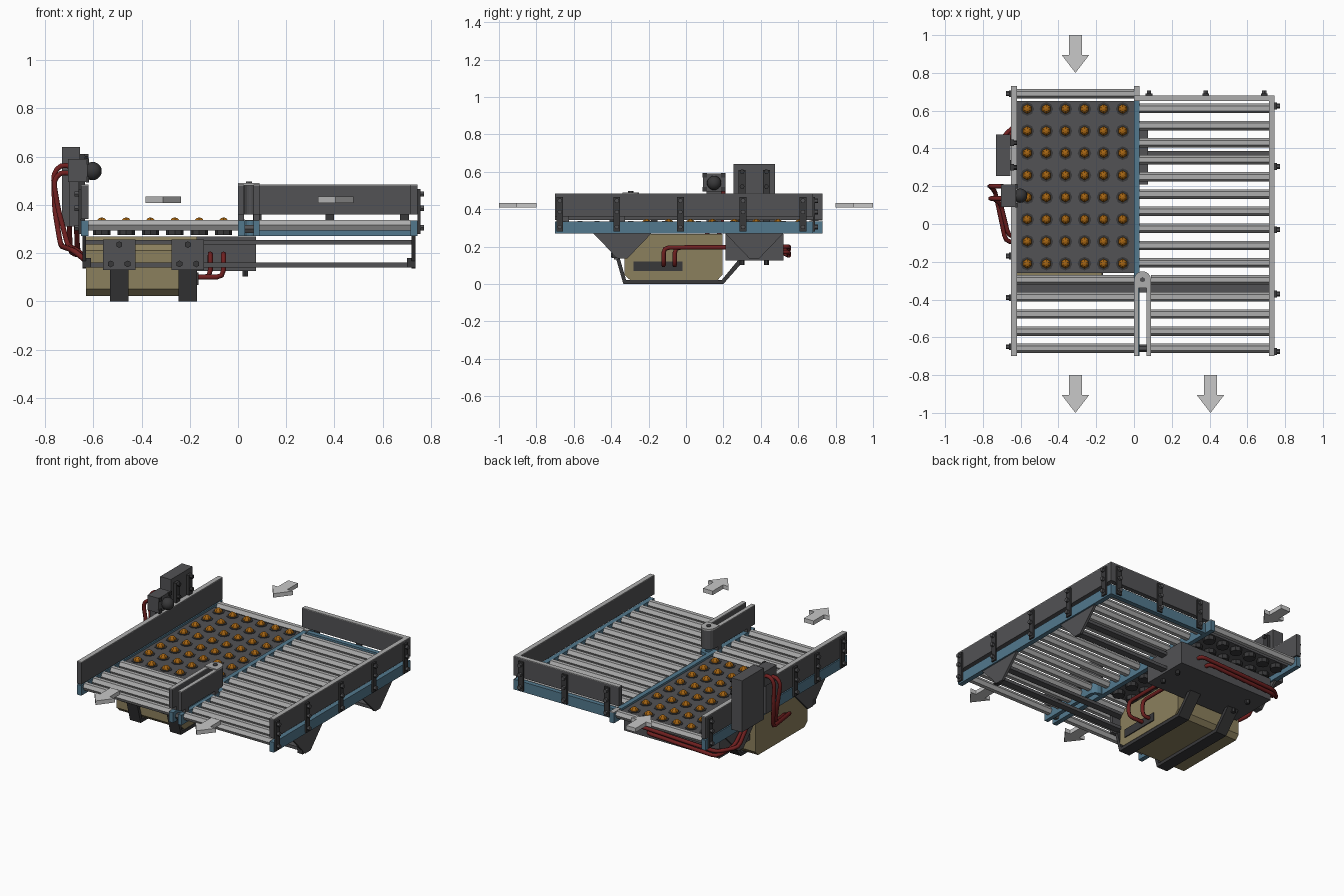
import bpy, bmesh, math
from mathutils import Vector, Matrix

if "Cube" in bpy.data.objects:
    bpy.data.objects.remove(bpy.data.objects["Cube"])

def mat(name, r, g, b):
    m = bpy.data.materials.new(name)
    m.diffuse_color = (r, g, b, 1)
    m.use_nodes = True
    m.node_tree.nodes["Principled BSDF"].inputs["Base Color"].default_value = m.diffuse_color
    return m

DARK = mat("dark grey", .085, .085, .09)
BLACK = mat("charcoal", .04, .04, .042)
SILVER = mat("roller silver", .42, .42, .42)
BLUE = mat("rail blue", .085, .19, .27)
BEIGE = mat("box beige", .26, .215, .11)
RED = mat("cable red", .16, .014, .014)
ORANGE = mat("ball orange", .38, .13, .006)
ARROW = mat("arrow grey", .58, .58, .58)

def finish(name, bm, m):
    bmesh.ops.recalc_face_normals(bm, faces=bm.faces)
    me = bpy.data.meshes.new(name)
    bm.to_mesh(me)
    bm.free()
    me.materials.append(m)
    ob = bpy.data.objects.new(name, me)
    bpy.context.collection.objects.link(ob)
    return ob

def boxes(name, m, *bounds):
    """Boxes given as (x0, x1, y0, y1, z0, z1), joined in one object."""
    bm = bmesh.new()
    for x0, x1, y0, y1, z0, z1 in bounds:
        mx = Matrix.Translation(((x0+x1)/2, (y0+y1)/2, (z0+z1)/2)) @ Matrix.Diagonal((x1-x0, y1-y0, z1-z0, 1))
        bmesh.ops.create_cube(bm, size=1, matrix=mx)
    return finish(name, bm, m)

def prism(name, m, pts, axis, a, b):
    """Extrude a 2D outline from a to b along x (points y,z) or z (points x,y)."""
    bm = bmesh.new()
    put = (lambda p, t: (t, p[0], p[1])) if axis == 'x' else (lambda p, t: (p[0], p[1], t))
    f = bm.faces.new([bm.verts.new(put(p, a)) for p in pts])
    new = bmesh.ops.extrude_face_region(bm, geom=[f])['geom']
    d = Vector(put((0, 0), b - a))
    bmesh.ops.translate(bm, vec=d, verts=[v for v in new if isinstance(v, bmesh.types.BMVert)])
    return finish(name, bm, m)

def cylinders(name, m, axis, r, sides, *items):
    """Cylinders given as (centre, length) along an axis."""
    rot = {'x': Matrix.Rotation(math.pi/2, 4, 'Y'), 'y': Matrix.Rotation(math.pi/2, 4, 'X'), 'z': Matrix()}[axis]
    bm = bmesh.new()
    for c, l in items:
        bmesh.ops.create_cone(bm, cap_ends=True, segments=sides, radius1=r, radius2=r, depth=l,
                              matrix=Matrix.Translation(c) @ rot)
    return finish(name, bm, m)

def cable(name, pts, r=.012):
    cu = bpy.data.curves.new(name, 'CURVE')
    cu.dimensions = '3D'
    cu.bevel_depth, cu.bevel_resolution, cu.use_fill_caps = r, 1, True
    # round the corners of the path
    path = [Vector(pts[0])]
    for p, q, s in zip(pts, pts[1:], pts[2:]):
        p, q, s = Vector(p), Vector(q), Vector(s)
        u, w = (p-q), (s-q)
        a = q + u.normalized()*min(.03, u.length*.4)
        b = q + w.normalized()*min(.03, w.length*.4)
        path += [a, a*.25 + q*.5 + b*.25, b]
    path.append(Vector(pts[-1]))
    sp = cu.splines.new('POLY')
    sp.points.add(len(path) - 1)
    for pt, v in zip(sp.points, path):
        pt.co = (*v, 1)
    ob = bpy.data.objects.new(name, cu)
    bpy.context.collection.objects.link(ob)
    cu.materials.append(RED)

# Blue frame rails
Z0, Z1, G0, G1 = .27, .335, .36, .48
boxes("frame_rails", BLUE,
      (-.65, -.62, -.70, .73, Z0, Z1), (.715, .745, -.70, .68, Z0, Z1),
      (0, .03, -.70, .73, Z0, Z1), (.065, .09, -.70, -.29, Z0, Z1),
      (.03, .715, .65, .68, Z0, Z1))

# Guard plates with light top caps
guards = [(-.65, -.62, -.70, .73, .342), (.715, .745, -.70, .68, G0), (0, .715, .65, .68, G0),
          (0, .025, -.70, -.29, G0), (.065, .09, -.70, -.29, G0)]
boxes("guard_plates", DARK, *[(*g, G1) for g in guards])
boxes("guard_caps", SILVER, *[(*g[:4], G1, G1 + .004) for g in guards],
      (0, .03, .66, .73, Z1, Z1 + .005))
boxes("guard_posts", DARK, *[(0, .025, y, y+.035, Z1, G0) for y in (-.66, -.36)],
      *[(.065, .09, y, y+.035, Z1, G0) for y in (-.66, -.36)])

# Rounded nose joining the two middle guards
def arc(r, a0=0, a1=180, n=8):
    return [(.045 + r*math.cos(math.radians(a0+(a1-a0)*i/n)), -.295 + r*math.sin(math.radians(a0+(a1-a0)*i/n))) for i in range(n+1)]
ring = arc(.045) + arc(.022, 180, 0)
prism("nose_guard", DARK, ring, 'z', G0, G1)
prism("nose_rail", BLUE, ring, 'z', Z0, Z1)
prism("nose_top_plate", SILVER, arc(.045) + [(0, -.34), (.09, -.34)], 'z', G1, .49)
cylinders("nose_screw", DARK, 'z', .014, 6, ((.045, -.295, .492), .01))

# Straps and bolts holding the guards on
sy_r = (-.675, -.37, -.03, .305, .625)
sy_l = (-.65, -.39, -.17, .32, .69)
sx_b = (.08, .38, .69)
boxes("guard_straps", BLACK,
      *[(.745, .756, y-.018, y+.018, .28, .465) for y in sy_r],
      *[(-.661, -.65, y-.018, y+.018, .28, .465) for y in sy_l],
      *[(x-.018, x+.018, .68, .691, .28, .465) for x in sx_b])
bz = (.305, .385, .445)
cylinders("side_bolts", DARK, 'x', .013, 6,
          *[((.762, y, z), .02) for y in sy_r for z in bz], *[((-.667, y, z), .02) for y in sy_l for z in bz])
cylinders("back_bolts", DARK, 'y', .013, 6, *[((x, .697, z), .02) for x in sx_b for z in bz])

# Six-sided rollers on both lanes
rz = .316
rollers = []
for i in range(15):
    y = -.658 + .0907*i
    x0 = .09 if y < -.25 else .03
    rollers.append((((x0+.715)/2, y, rz), .715-x0))
    if y < -.28:
        rollers.append(((-.31, y, rz), .62))
rollers.append(((-.31, .69, rz), .62))
cylinders("rollers", SILVER, 'x', .025, 6, *rollers)
cylinders("roller_axle", DARK, 'x', .02, 6, ((.048, -.658, .30), .04))

# Ball transfer table
boxes("ball_plate", DARK, (-.62, 0, -.26, .65, .302, .322))
spots = [(-.565 + .101*i, -.21 + .117*j) for i in range(6) for j in range(8)]
cylinders("ball_sockets", BLACK, 'z', .036, 8, *[((x, y, .3), .05) for x, y in spots])
bm = bmesh.new()
for x, y in spots:
    bmesh.ops.create_uvsphere(bm, u_segments=6, v_segments=6, radius=.026, matrix=Matrix.Translation((x, y, .322)))
finish("transfer_balls", bm, ORANGE)

# Cross bars and triangular gussets below the frame
bars = []
for y in (-.34, .365):
    for z in (.14, .235):
        bars.append((-.635, .72, y-.022, y+.022, z, z+.02))
    for k, x in enumerate((-.645, .72)):
        prism(f"gusset_{k}_{'front' if y < 0 else 'back'}", DARK,
              [(y-.155, Z0), (y-.025, .135), (y+.025, .135), (y+.155, Z0)], 'x', x, x+.015)
boxes("cross_bars", DARK, *bars)
boxes("gusset_clips", BLACK, (.70, .735, -.395, -.36, .14, .18), (-.645, -.61, -.395, -.36, .14, .18))

# Hanging beige box with two straps
prism("drive_box", BEIGE, [(-.33, .05), (-.30, .022), (.17, .022), (.195, .05), (.195, .268),
                           (-.28, .268), (-.33, .21)], 'x', -.63, -.17)
boxes("drive_box_panel", BLACK, (-.17, -.164, -.28, -.02, .068, .12))
outline = [(-.375, .14), (-.335, 0), (.20, 0), (.31, .125), (.285, .135), (.19, .02), (-.32, .02), (-.355, .14)]
for n, x in (("left", -.4925), ("right", -.208)):
    prism("box_strap_" + n, BLACK, outline, 'x', x-.038, x+.038)
    boxes("strap_plate_" + n, DARK, (x-.068, x+.068, -.385, -.362, .13, .257))
    cylinders("strap_bolts_" + n, BLACK, 'y', .014, 6, ((x, -.39, .235), .02),
              ((x-.035, -.39, .155), .02), ((x+.035, -.39, .155), .02))

# Rear control housing under the ball table
boxes("rear_housing", DARK, (-.60, .075, .21, .52, .125, .268))
cylinders("rear_housing_feet", BLACK, 'z', .014, 6, *[((x, y, .115), .025) for x in (-.5, .03) for y in (.3, .43)])

# Switch cabinet and signal unit on the left side
boxes("switch_cabinet", DARK, (-.73, -.655, .255, .475, .31, .64))
boxes("cabinet_mounts", BLACK, *[(-.655, -.635, y-.018, y+.018, .3, .61) for y in (.30, .43)])
cylinders("cabinet_bolts", BLACK, 'x', .013, 6, *[((-.63, y, z), .02) for y in (.30, .43) for z in (.52, .60)])
boxes("signal_box", DARK, (-.705, -.625, .09, .21, .495, .59), (-.70, -.662, .11, .19, .31, .5))
boxes("signal_box_corners", BLACK, *[(-.63, -.618, y-.012, y+.012, z-.012, z+.012) for y in (.10, .20) for z in (.505, .58)])
bm = bmesh.new()
bmesh.ops.create_uvsphere(bm, u_segments=16, v_segments=10, radius=.038, matrix=Matrix.Translation((-.603, .15, .54)))
ball = finish("signal_dome", bm, BLACK)
for p in ball.data.polygons:
    p.use_smooth = True

# Red cables
for i, y in enumerate((.20, .135)):
    o = .03*i
    cable(f"side_cable_{i}", [(-.69, y, .56-o), (-.735, y, .565-o), (-.765, y, .53-o), (-.76+o/2, y, .38),
                              (-.735+o, y-.03, .23), (-.68+o/2, -.09+o, .21), (-.62, -.10+o, .16)])
    cable(f"right_cable_{i}", [(-.17, -.12+.06*i, .10), (-.06-.055*i, -.12+.06*i, .10),
                               (-.06-.055*i, -.12+.06*i, .195), (-.06-.055*i, .22, .195)])
    cable(f"rear_cable_{i}", [(-.05-.06*i, .51, .2-o), (-.05-.06*i, .55, .2-o), (-.60, .55, .18-o),
                              (-.695+o, .46, .2), (-.70+o, .37-o, .32)])

# Flow direction arrows
for i, (x, tip) in enumerate(((-.31, .80), (-.31, -1), (.405, -1))):
    prism(f"flow_arrow_{i}", ARROW, [(x+px, tip+py) for px, py in
          ((0, 0), (.073, .095), (.034, .095), (.034, .2), (-.034, .2), (-.034, .095), (-.073, .095))], 'z', .408, .434)
